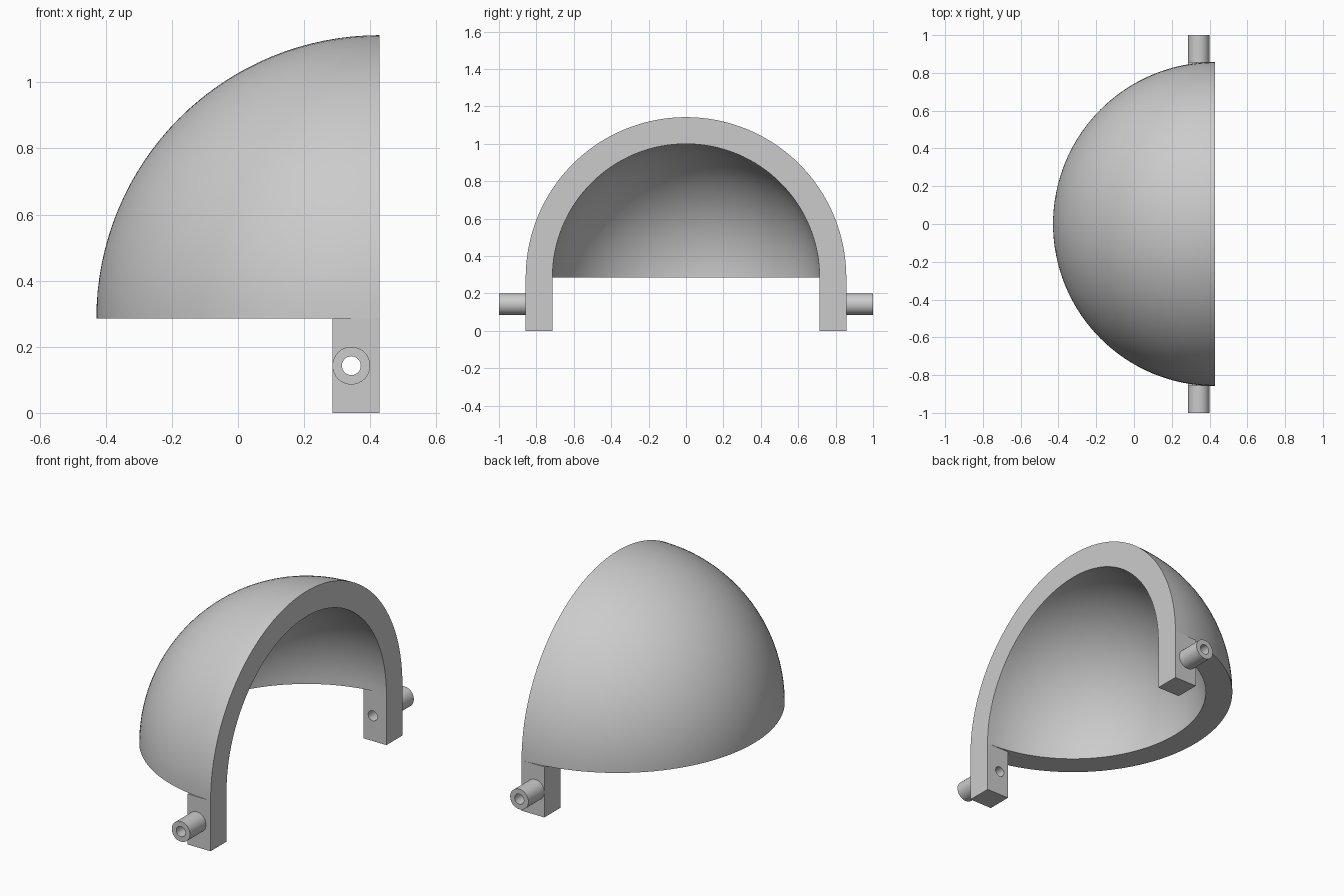
import bpy, bmesh
from math import pi, sin, cos, radians
from mathutils import Vector, Matrix

cube = bpy.data.objects.get("Cube")
if cube:
    bpy.data.objects.remove(cube, do_unlink=True)

# Main dimensions
T = 1 / 7                     # wall thickness
CX, CZ = 3 * T, 2 * T         # centre of the dome
R_OUT, R_IN = 6 * T, 5 * T    # dome radii
PEG_X, PEG_Z = 2.4 * T, T     # peg axis
PEG_R, HOLE_R = 0.4 * T, 0.2 * T

grey = bpy.data.materials.new("plain grey")
grey.use_nodes = True
COLOUR = (0.6, 0.6, 0.6, 1)
grey.diffuse_color = COLOUR
grey.node_tree.nodes["Principled BSDF"].inputs["Base Color"].default_value = COLOUR


def make_object(name, bm):
    bmesh.ops.recalc_face_normals(bm, faces=bm.faces[:])
    mesh = bpy.data.meshes.new(name)
    bm.to_mesh(mesh)
    bm.free()
    mesh.materials.append(grey)
    ob = bpy.data.objects.new(name, mesh)
    bpy.context.collection.objects.link(ob)
    return ob


def smooth(ob):
    bpy.ops.object.select_all(action='DESELECT')
    ob.select_set(True)
    bpy.context.view_layer.objects.active = ob
    bpy.ops.object.shade_smooth_by_angle(angle=radians(30))


def spin_profile(points, centre, axis, angle, steps, closed=False):
    bm = bmesh.new()
    verts = [bm.verts.new(p) for p in points]
    edges = [bm.edges.new(pair) for pair in zip(verts, verts[1:])]
    if closed:
        edges.append(bm.edges.new((verts[-1], verts[0])))
    bmesh.ops.spin(bm, geom=verts + edges, cent=centre, axis=axis,
                   angle=angle, steps=steps)
    bmesh.ops.remove_doubles(bm, verts=bm.verts[:], dist=1e-5)
    return bm


def mirror_front_back(ob):
    ob.modifiers.new("front and back", 'MIRROR').use_axis = (False, True, False)


# Thick quarter sphere: an arc-shaped wall swept half a turn about x
N = 32
angles = [i * pi / 2 / N for i in range(N + 1)]
outer = [(CX - R_OUT * sin(a), -R_OUT * cos(a), CZ) for a in reversed(angles)]
inner = [(CX - R_IN * sin(a), -R_IN * cos(a), CZ) for a in angles]
bm = spin_profile(outer + inner, (CX, 0, CZ), (1, 0, 0), -pi, 64)
# Flat underside closing the wall
bmesh.ops.edgeloop_fill(bm, edges=[e for e in bm.edges if e.is_boundary])
smooth(make_object("dome_shell", bm))

# Square legs at the two ends of the rim, drilled through
bm = bmesh.new()
bmesh.ops.create_cube(bm, size=1, matrix=Matrix.Translation((CX - T / 2, -(R_IN + T / 2), CZ / 2))
                      @ Matrix.Diagonal((T, T, CZ, 1)))
legs = make_object("legs", bm)

bm = bmesh.new()
bmesh.ops.create_cone(bm, cap_ends=True, segments=32, radius1=HOLE_R, radius2=HOLE_R, depth=3 * T,
                      matrix=Matrix.Translation((PEG_X, -(R_IN + T / 2), PEG_Z))
                      @ Matrix.Rotation(pi / 2, 4, 'X'))
drill = make_object("drill_cutter", bm)
drill.hide_render = True

cut = legs.modifiers.new("hole", 'BOOLEAN')
cut.operation = 'DIFFERENCE'
cut.solver = 'EXACT'
cut.object = drill
smooth(legs)
bpy.ops.object.modifier_apply(modifier=cut.name)
bpy.data.objects.remove(drill, do_unlink=True)
smooth(legs)
mirror_front_back(legs)

# Hollow pegs pointing outward from the legs
section = [(PEG_X + r, y, PEG_Z) for r, y in
           ((HOLE_R, -R_OUT), (PEG_R, -R_OUT), (PEG_R, -1), (HOLE_R, -1))]
pegs = make_object("pegs", spin_profile(section, (PEG_X, 0, PEG_Z), (0, 1, 0), 2 * pi, 32, True))
smooth(pegs)
mirror_front_back(pegs)
